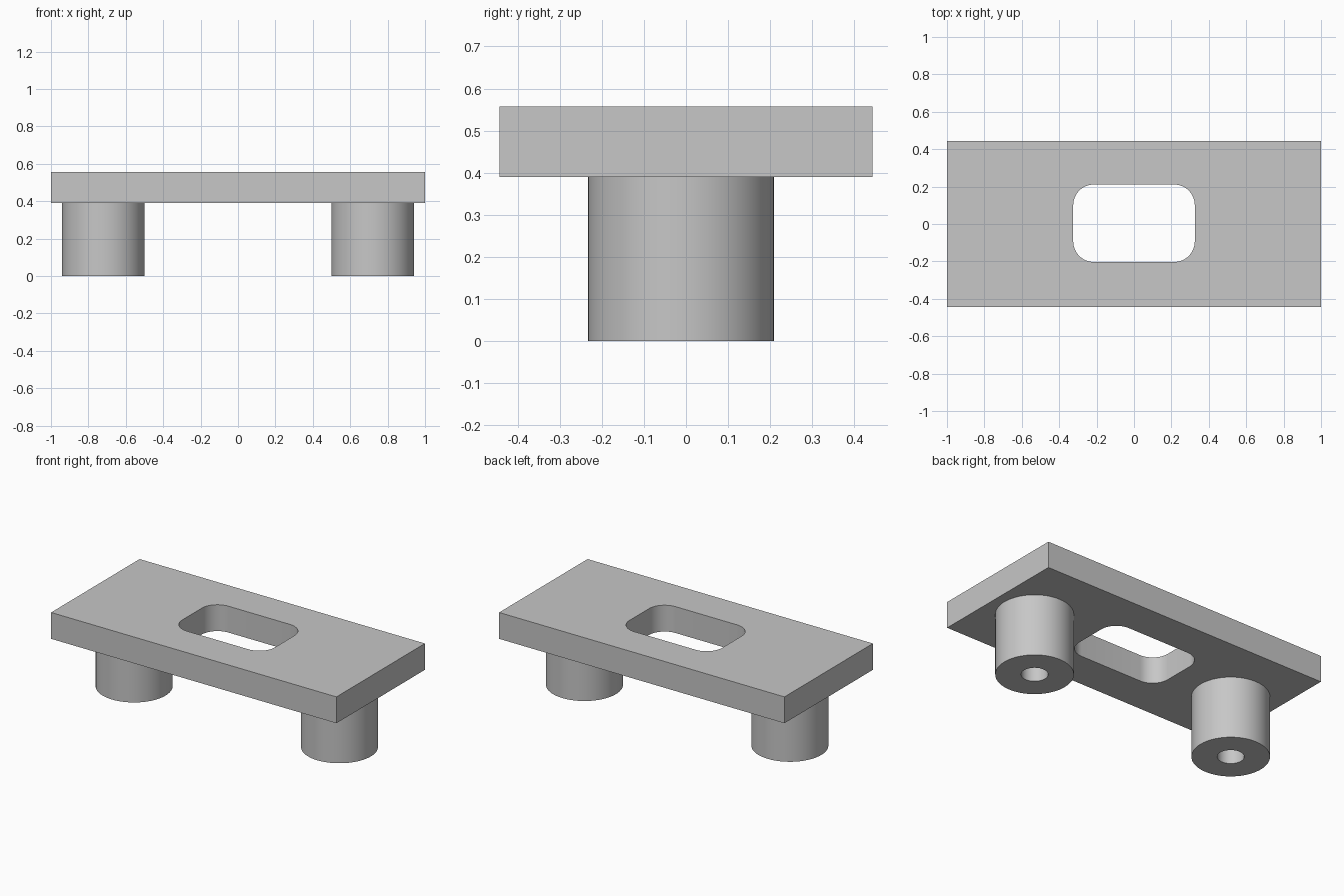
import bpy, bmesh
from math import sin, cos, pi

cube = bpy.data.objects.get("Cube")
if cube:
    bpy.data.objects.remove(cube)

grey = bpy.data.materials.new("light grey")
grey.use_nodes = True
colour = (0.57, 0.57, 0.57, 1)
grey.diffuse_color = colour
grey.node_tree.nodes["Principled BSDF"].inputs["Base Color"].default_value = colour

PLATE_BOTTOM, PLATE_TOP = 0.39, 0.557


def circle(radius, steps=64):
    return [(radius * cos(2 * pi * i / steps), radius * sin(2 * pi * i / steps))
            for i in range(steps)]


def rounded_rectangle(half_x, half_y, radius, cy=0, steps=12):
    points = []
    corners = [(1, 1), (-1, 1), (-1, -1), (1, -1)]
    for quarter, (sx, sy) in enumerate(corners):
        for i in range(steps + 1):
            a = pi / 2 * (quarter + i / steps)
            points.append((sx * (half_x - radius) + radius * cos(a),
                           cy + sy * (half_y - radius) + radius * sin(a)))
    return points


def extrude_outlines(name, outlines, bottom, top, location=(0, 0)):
    """Fill the outlines (outer one, then holes) and extrude them upwards."""
    bm = bmesh.new()
    for outline in outlines:
        verts = [bm.verts.new((x, y, bottom)) for x, y in outline]
        for a, b in zip(verts, verts[1:] + verts[:1]):
            bm.edges.new((a, b))
    bmesh.ops.triangle_fill(bm, edges=bm.edges[:], use_beauty=True, normal=(0, 0, -1))
    base = bm.faces[:]
    new = bmesh.ops.extrude_face_region(bm, geom=base, use_keep_orig=True)["geom"]
    moved = [v for v in new if isinstance(v, bmesh.types.BMVert)]
    bmesh.ops.translate(bm, verts=moved, vec=(0, 0, top - bottom))
    bmesh.ops.recalc_face_normals(bm, faces=bm.faces[:])
    mesh = bpy.data.meshes.new(name)
    bm.to_mesh(mesh)
    bm.free()
    mesh.materials.append(grey)
    obj = bpy.data.objects.new(name, mesh)
    obj.location = (*location, 0)
    bpy.context.collection.objects.link(obj)
    bpy.ops.object.select_all(action="DESELECT")
    obj.select_set(True)
    bpy.context.view_layer.objects.active = obj
    bpy.ops.object.shade_smooth_by_angle(angle=pi / 6)
    return obj


# Flat plate with a rounded slot through it
rectangle = [(-1, -0.443), (1, -0.443), (1, 0.443), (-1, 0.443)]
slot = rounded_rectangle(0.325, 0.207, 0.11, cy=0.004)
extrude_outlines("plate", [rectangle, slot], PLATE_BOTTOM, PLATE_TOP)

# Round legs, each bored from below up to the plate
for side, x in (("left", 0.72), ("right", -0.72)):
    extrude_outlines(side + "_leg", [circle(0.221), circle(0.076)],
                     0, PLATE_BOTTOM, (x, -0.012))
